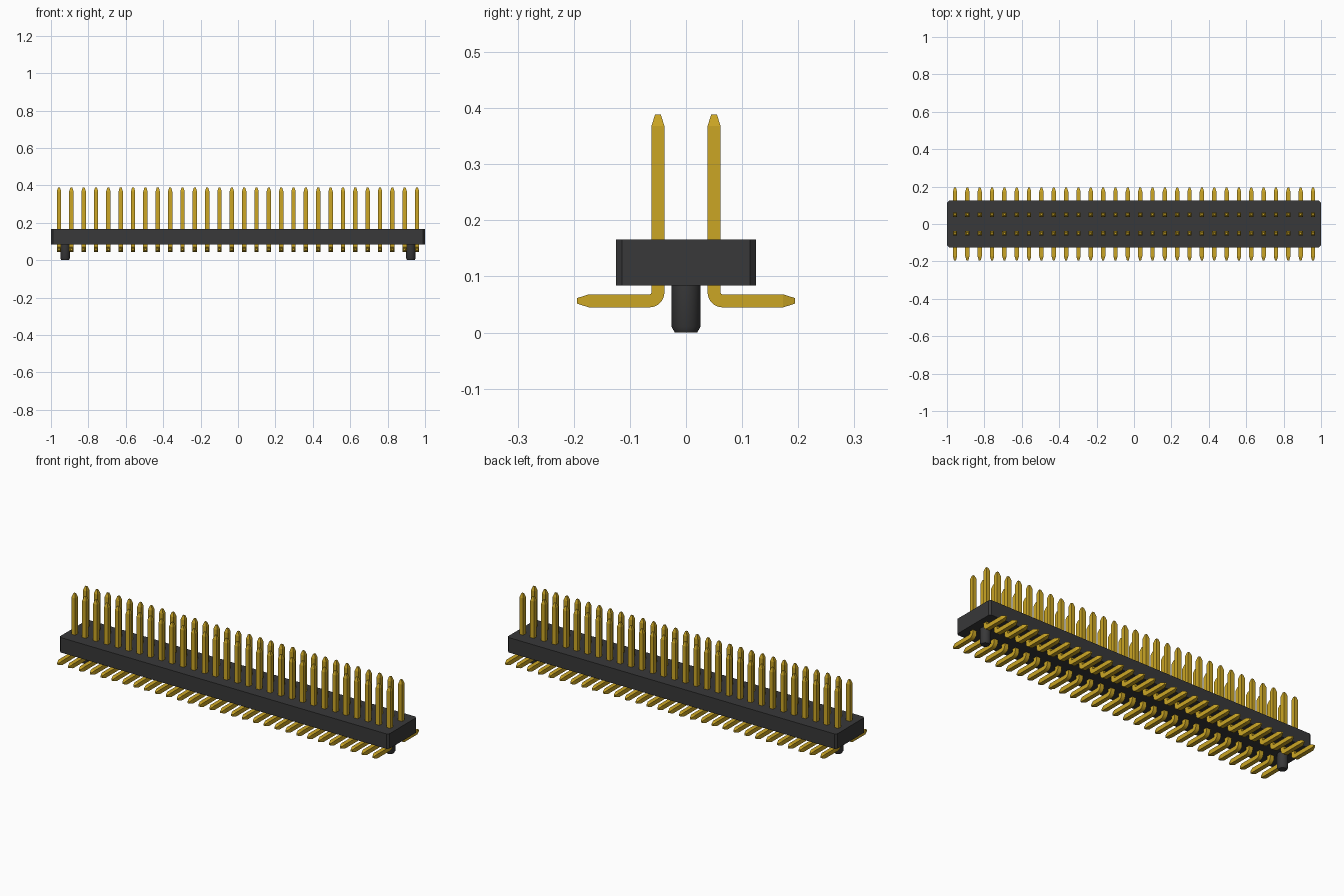
import bpy, bmesh
from math import sin, cos, pi, radians

cube = bpy.data.objects.get("Cube")
if cube:
    bpy.data.objects.remove(cube)

PINS, PITCH = 30, 0.066      # contacts per row and their spacing
HALF, TIP = 0.0116, 0.005    # half widths of pin and of its blunt tip


def material(name, colour):
    mat = bpy.data.materials.new(name)
    mat.use_nodes = True
    mat.diffuse_color = (*colour, 1)
    mat.node_tree.nodes["Principled BSDF"].inputs["Base Color"].default_value = (*colour, 1)
    return mat


black = material("black plastic", (0.04, 0.04, 0.041))
gold = material("gold plating", (0.60, 0.38, 0.018))


def finish(bm, name, mat, smooth=None):
    bmesh.ops.recalc_face_normals(bm, faces=bm.faces)
    mesh = bpy.data.meshes.new(name)
    bm.to_mesh(mesh)
    bm.free()
    mesh.materials.append(mat)
    obj = bpy.data.objects.new(name, mesh)
    bpy.context.collection.objects.link(obj)
    if smooth:
        bpy.ops.object.select_all(action="DESELECT")
        obj.select_set(True)
        bpy.context.view_layer.objects.active = obj
        bpy.ops.object.shade_smooth_by_angle(angle=radians(smooth))
    return obj


def loft(bm, rings):
    """Skin a list of equal-length vertex rings and cap both ends."""
    rings = [[bm.verts.new(p) for p in ring] for ring in rings]
    for a, b in zip(rings, rings[1:]):
        for i in range(len(a)):
            j = (i + 1) % len(a)
            bm.faces.new((a[i], a[j], b[j], b[i]))
    bm.faces.new(rings[0])
    bm.faces.new(rings[-1])


# Housing: block with chamfered vertical corners
bm = bmesh.new()
bmesh.ops.create_cube(bm, size=1)
for v in bm.verts:
    v.co = (v.co.x * 2, v.co.y * 0.25, v.co.z * 0.082 + 0.125)
upright = [e for e in bm.edges if abs(e.verts[0].co.z - e.verts[1].co.z) > 0.05]
bmesh.ops.bevel(bm, geom=upright, offset=0.0105, segments=1, affect="EDGES")
finish(bm, "housing", black)

# Locating pegs: round posts with a chamfered foot
for name, side in (("left_peg", 1), ("right_peg", -1)):
    bm = bmesh.new()
    x = side * PITCH * (PINS / 2 - 1)
    loft(bm, [[(x + r * cos(a * pi / 16), r * sin(a * pi / 16), z) for a in range(32)]
              for r, z in ((0.02, 0.002), (0.026, 0.011), (0.026, 0.09))])
    for v in bm.verts:
        if v.co.z < 0.005:
            v.co.z = 0
    finish(bm, name, black, 30)


def pin_sections():
    """(y, z, angle, half width) along the bent pin, from the top tip outward."""
    bend = 0.0155
    low = 0.0565
    out = [(0.05, 0.389, 0, TIP), (0.05, 0.368, 0, HALF)]
    for i in range(9):
        a = i / 8 * pi / 2
        out.append((0.05 + bend * (1 - cos(a)), low + bend * (1 - sin(a)), a, HALF))
    return out + [(0.173, low, pi / 2, HALF), (0.194, low, pi / 2, TIP)]


# Contacts: square pins bent outward into surface-mount legs, one mesh per row
for row, side in (("back_pins", 1), ("front_pins", -1)):
    bm = bmesh.new()
    for n in range(PINS):
        x = (n - (PINS - 1) / 2) * PITCH
        loft(bm, [[(x + u * h, side * (y + v * h * cos(a)), z + v * h * sin(a))
                   for u, v in ((-1, -1), (1, -1), (1, 1), (-1, 1))]
                  for y, z, a, h in pin_sections()])
    finish(bm, row, gold, 15)
